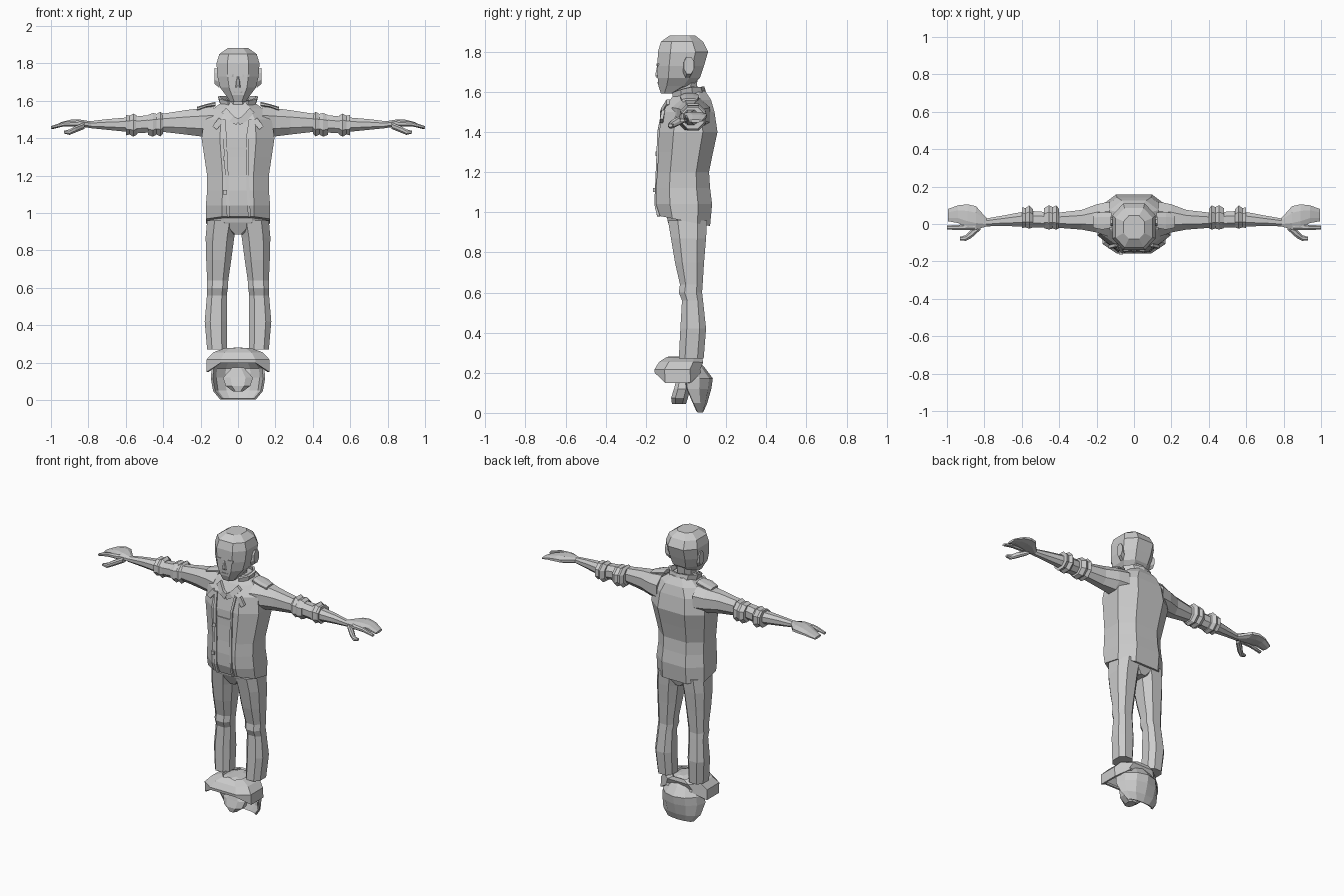
import bpy, bmesh, math
from mathutils import Vector

grey = bpy.data.materials.new("plain grey")
grey.diffuse_color = (0.6, 0.6, 0.6, 1)


def finish(name, bm, mirror=False, thick=0):
    bmesh.ops.recalc_face_normals(bm, faces=bm.faces)
    me = bpy.data.meshes.new(name)
    bm.to_mesh(me)
    bm.free()
    me.materials.append(grey)
    ob = bpy.data.objects.new(name, me)
    bpy.context.collection.objects.link(ob)
    if thick:
        m = ob.modifiers.new("thickness", 'SOLIDIFY')
        m.thickness, m.offset = thick, 0
    if mirror:
        ob.modifiers.new("mirror", 'MIRROR')
    return ob


def skin(name, rings, closed=True, caps=True, **kw):
    """Join rings of points with quads."""
    bm = bmesh.new()
    vs = [[bm.verts.new(p) for p in r] for r in rings]
    n = len(vs[0])
    for r0, r1 in zip(vs, vs[1:]):
        for i in range(n if closed else n - 1):
            j = (i + 1) % n
            bm.faces.new((r0[i], r0[j], r1[j], r1[i]))
    if caps:
        bm.faces.new(vs[0])
        bm.faces.new(vs[-1])
    return finish(name, bm, **kw)


def octagon(a0, a1, b0, b1, k):
    da, db = (a1 - a0) * k, (b1 - b0) * k
    return [(a0 + da, b0), (a1 - da, b0), (a1, b0 + db), (a1, b1 - db),
            (a1 - da, b1), (a0 + da, b1), (a0, b1 - db), (a0, b0 + db)]


def upright(name, rows, k=.25, tilt=0, **kw):
    """Rows: z, x low, x high, y front, y back."""
    rings = [[(x, y, r[0] + (tilt * y if i == 0 else 0)) for x, y in octagon(*r[1:], k)]
             for i, r in enumerate(rows)]
    return skin(name, rings, **kw)


def sideways(name, rows, k=.28):
    """Rows: x, z low, z high, y front, y back; mirrored to the other side."""
    rings = [[(r[0], y, z) for y, z in octagon(r[3], r[4], r[1], r[2], k)] for r in rows]
    return skin(name, rings, mirror=True)


def sym(rows):
    return [(z, -w, w, f, b) for z, w, f, b in rows]


# Jacket body
torso = [(.955, .172, -.13, .12), (1.04, .172, -.15, .13), (1.12, .165, -.15, .12),
         (1.2, .165, -.143, .115), (1.3, .18, -.138, .135), (1.4, .195, -.135, .157),
         (1.5, .18, -.115, .142), (1.56, .13, -.08, .125), (1.605, .07, -.045, .095)]
upright("jacket_body", sym(torso), tilt=-.2)


def front(z):
    for a, b in zip(torso, torso[1:]):
        if a[0] <= z <= b[0]:
            return a[2] + (b[2] - a[2]) * (z - a[0]) / (b[0] - a[0])
    return -.12


def strip(name, pts, width, thick=.008, mirror=False):
    """Trim that follows the jacket front along x, z points."""
    rings = []
    for i, (x, z) in enumerate(pts):
        a, b = pts[max(i - 1, 0)], pts[min(i + 1, len(pts) - 1)]
        d = Vector((b[0] - a[0], b[1] - a[1])).normalized()
        nx, nz = -d.y * width / 2, d.x * width / 2
        y = front(z)
        rings.append([(x + nx, y + .01, z + nz), (x - nx, y + .01, z - nz),
                      (x - nx, y - thick, z - nz), (x + nx, y - thick, z + nz)])
    return skin(name, rings, mirror=mirror)


# Jacket front trim
strip("zip_edge_wearer_right", [(-.05, .98), (-.055, 1.04), (-.06, 1.2), (-.07, 1.4), (-.075, 1.5)], .018)
strip("zip_edge_wearer_left", [(.06, .98), (.058, 1.04), (.05, 1.2), (.05, 1.4), (.065, 1.5)], .014)
strip("chest_seam", [(-.065, 1.345), (.05, 1.345)], .012, .005)
strip("neckline_trim", [(.0, 1.485), (.035, 1.505), (.075, 1.55)], .035, .012, True)
strip("chest_flap", [(.09, 1.5), (.125, 1.455)], .03, .006, True)
for i, z in enumerate((1.1, 1.28)):
    strip("button_%d" % i, [(-.07, z), (-.07, z + .022)], .022, .014)

# Stand-up collar, open at the front
collar = []
for z, w, f, b in ((1.51, .08, -.085, .1), (1.57, .088, -.075, .1), (1.625, .105, -.07, .085)):
    c, d = (f + b) / 2, (b - f) / 2
    collar.append([(w * math.sin(t), c - d * math.cos(t),
                    z - .03 * max(0, math.cos(t))) for t in
                   [math.radians(28 + 38 * i) for i in range(9)]])
skin("collar", collar, closed=False, caps=False, thick=.014)

# Shoulder tabs
sideways("shoulder_tab", [(.12, 1.57, 1.595, -.02, .06), (.17, 1.565, 1.583, -.03, .065),
                          (.22, 1.545, 1.568, -.02, .055)])

# Neck and head
upright("neck", sym([(1.5, .055, -.06, .06), (1.6, .05, -.065, .05), (1.68, .055, -.07, .06)]))
upright("head", sym([(1.593, .04, -.125, -.055), (1.63, .065, -.138, .03), (1.67, .095, -.141, .07),
                     (1.73, .11, -.142, .09), (1.8, .115, -.14, .11), (1.85, .1, -.125, .085),
                     (1.882, .055, -.08, .045)]))
sideways("ear", [(.1, 1.67, 1.77, -.015, .03), (.125, 1.69, 1.775, -.01, .04)])
upright("nose", sym([(1.672, .014, -.149, -.12), (1.685, .012, -.153, -.12), (1.73, .006, -.144, -.12)]))
upright("eye", [(1.728, .025, .06, -.146, -.13), (1.742, .022, .062, -.146, -.13)], mirror=True)
upright("mouth", sym([(1.641, .026, -.142, -.12), (1.649, .03, -.143, -.12)]))

# Sleeves with rolled cuffs
sideways("sleeve", [(.13, 1.4, 1.57, -.07, .12), (.2, 1.41, 1.56, -.045, .105),
                    (.28, 1.42, 1.55, -.03, .075), (.41, 1.435, 1.53, -.02, .06),
                    (.56, 1.425, 1.515, -.02, .07)])
sideways("upper_cuff_fold", [(.4, 1.425, 1.53, -.022, .08), (.415, 1.41, 1.542, -.03, .1),
                             (.435, 1.42, 1.53, -.024, .09), (.455, 1.408, 1.535, -.03, .1),
                             (.48, 1.418, 1.525, -.022, .085)])
sideways("lower_cuff_fold", [(.54, 1.42, 1.52, -.018, .08), (.56, 1.408, 1.532, -.025, .1),
                             (.58, 1.42, 1.52, -.018, .085), (.6, 1.415, 1.525, -.022, .09)])

# Forearm, hand, finger and thumb
sideways("forearm", [(.58, 1.433, 1.512, -.015, .068), (.7, 1.445, 1.502, -.01, .045),
                     (.8, 1.455, 1.49, -.013, .028)])
sideways("palm", [(.785, 1.455, 1.49, -.012, .028), (.845, 1.462, 1.5, -.03, .095),
                  (.89, 1.465, 1.5, -.02, .105), (.94, 1.462, 1.488, .005, .1),
                  (.995, 1.448, 1.462, .015, .08)])
sideways("finger", [(.85, 1.462, 1.495, -.032, .01), (.93, 1.463, 1.488, -.032, -.004),
                    (1.0, 1.45, 1.465, -.03, -.008)])
sideways("thumb", [(.82, 1.45, 1.485, -.03, .01), (.87, 1.43, 1.465, -.075, -.03),
                   (.9, 1.418, 1.448, -.09, -.06), (.93, 1.425, 1.44, -.088, -.068)])

# Trousers
upright("hips", sym([(.885, .03, -.06, .085), (.95, .15, -.09, .105), (1.0, .155, -.1, .105)]))
upright("trouser_leg", [(.96, .004, .165, -.09, .105), (.87, .02, .173, -.075, .1),
                        (.75, .036, .17, -.055, .09), (.64, .052, .165, -.03, .083),
                        (.6, .054, .166, -.036, .08), (.56, .06, .166, -.02, .085),
                        (.42, .06, .178, -.028, .1), (.27, .06, .165, -.036, .088)], mirror=True)

# Loose headwear at the feet: front cap with an arched lower edge
rings = []
for i, (z, w, f, b) in enumerate([(.15, .163, -.15, .07), (.215, .163, -.152, .065),
                                  (.25, .13, -.13, .08), (.272, .07, -.095, .075)]):
    rings.append([(x, y, z + (.05 if i == 0 and abs(x) < .1 else 0))
                  for x, y in octagon(-w, w, f, b, .22)])
skin("front_cap", rings, caps=False, thick=.012)
upright("cap_top", sym([(.262, .075, -.1, .078), (.28, .025, -.09, .05)]))

# Rounded back shell, open towards the front
rings = []
for z, w, f, b in ((.25, .06, -.02, .06), (.22, .1, -.02, .09), (.17, .135, .0, .128),
                   (.12, .14, .005, .12), (.05, .128, .035, .1), (.005, .09, .055, .08)):
    rings.append([(w * math.cos(math.pi * i / 6), f + (b - f) * math.sin(math.pi * i / 6), z)
                  for i in range(7)])
skin("back_shell", rings, closed=False, caps=False, thick=.012)

# Small pointed piece inside the shell
upright("chin_piece", sym([(.045, .025, -.07, .0), (.075, .065, -.074, .01),
                           (.12, .08, -.06, .02), (.175, .03, -.045, .01)]))
